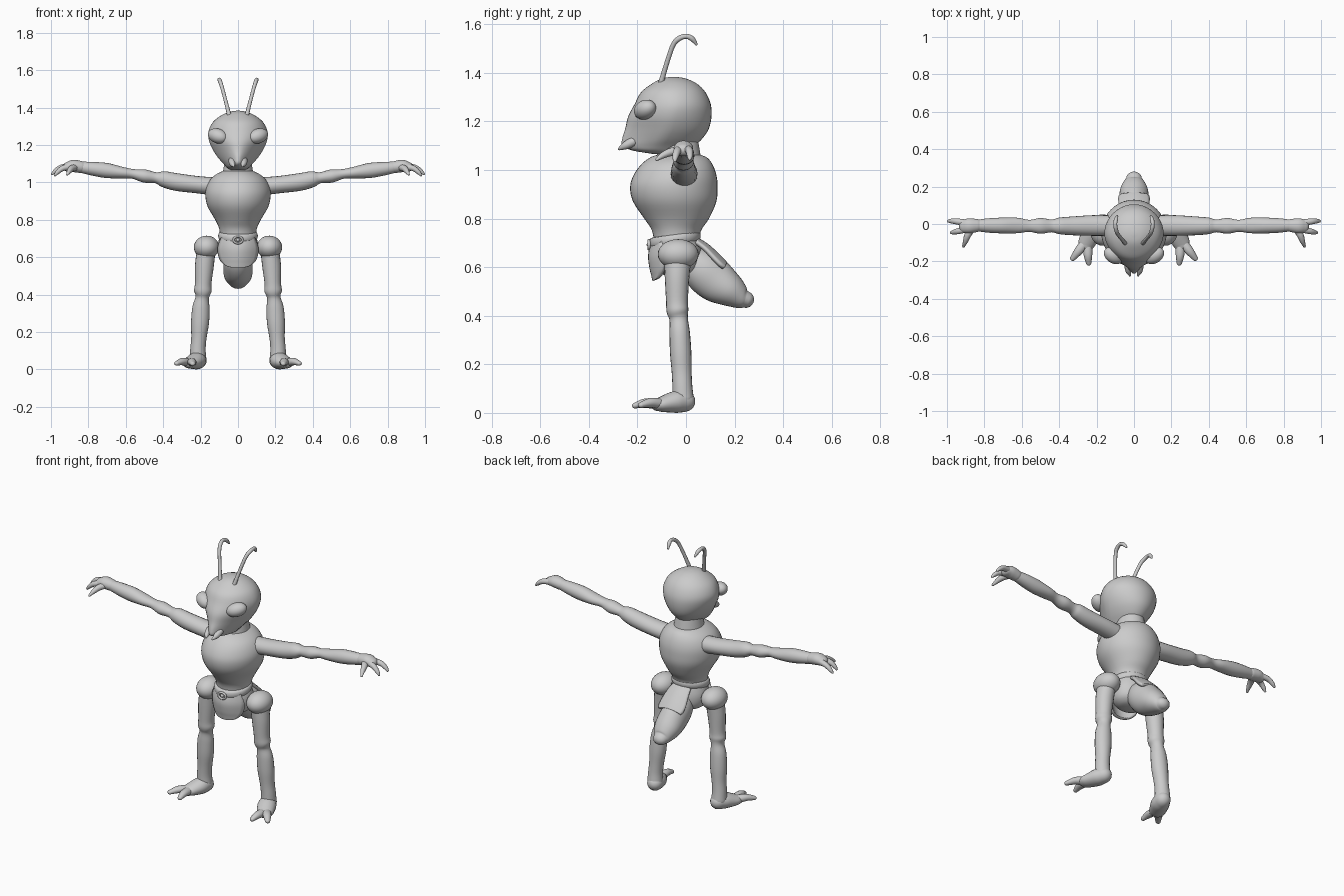
import bpy, bmesh, math
from mathutils import Vector, Matrix


def finish(name, bm, mirror=False):
    bmesh.ops.recalc_face_normals(bm, faces=bm.faces)
    me = bpy.data.meshes.new(name)
    bm.to_mesh(me)
    bm.free()
    for p in me.polygons:
        p.use_smooth = True
    ob = bpy.data.objects.new(name, me)
    bpy.context.collection.objects.link(ob)
    if mirror:
        ob.modifiers.new("Mirror", "MIRROR").use_mirror_merge = False
    return ob


def spline(rows, steps):
    """Catmull-Rom interpolation of equal-length tuples."""
    out = []
    n = len(rows)
    for i in range(n - 1):
        a, b, c, d = (rows[max(0, min(n - 1, j))] for j in (i - 1, i, i + 1, i + 2))
        for k in range(steps):
            t = k / steps
            out.append([0.5 * (2*q + (r-p)*t + (2*p-5*q+4*r-s)*t*t + (3*q-p-3*r+s)*t**3)
                        for p, q, r, s in zip(a, b, c, d)])
    out.append(list(rows[-1]))
    return out


def skin(bm, rings):
    vs = [[bm.verts.new(p) for p in ring] for ring in rings]
    n = len(vs[0])
    for a, b in zip(vs, vs[1:]):
        for i in range(n):
            bm.faces.new((a[i], a[(i+1) % n], b[(i+1) % n], b[i]))
    bm.faces.new(vs[0])
    bm.faces.new(vs[-1])


def tube(name, rows, ref, mirror=False, sides=20, steps=5):
    """Round-ended limb; rows are (x, y, z, side radius, ref radius)."""
    pts = spline(rows, steps)
    P = [Vector(p[:3]) for p in pts]
    T = [(P[min(i+1, len(P)-1)] - P[max(i-1, 0)]).normalized() for i in range(len(P))]
    items = [(p, t, r[3], r[4]) for p, t, r in zip(P, T, pts)]

    def cap(item, sign):
        p, t, a, b = item
        m = min(a, b)
        return [(p + t * sign * m * math.sin(e), t, a * math.cos(e), b * math.cos(e))
                for e in (0.4, 0.8, 1.15, 1.45)]
    items = cap(items[0], -1)[::-1] + items + cap(items[-1], 1)
    rings = []
    for p, t, a, b in items:
        s = t.cross(Vector(ref)).normalized()
        u = s.cross(t)
        rings.append([p + s*a*math.cos(2*math.pi*i/sides) + u*b*math.sin(2*math.pi*i/sides)
                      for i in range(sides)])
    bm = bmesh.new()
    skin(bm, rings)
    return finish(name, bm, mirror)


def body(name, rows, tilt=0.0, steps=4, sides=40):
    """Upright form; rows are (z, front y, back y, half width, front narrowing)."""
    rings = []
    for z, y0, y1, w, k in spline(rows, steps):
        ring = []
        for i in range(sides):
            a = 2 * math.pi * i / sides
            c = math.cos(a)
            y = (y0 + y1)/2 - (y1 - y0)/2 * c
            ring.append((w * math.sin(a) * (1 - k * max(0, c)), y, z + tilt * (y + 0.04)))
        rings.append(ring)
    bm = bmesh.new()
    skin(bm, rings)
    return finish(name, bm)


def ball(name, loc, radii, rot=None, mirror=True):
    bm = bmesh.new()
    bmesh.ops.create_uvsphere(bm, u_segments=28, v_segments=16, radius=1)
    m = Matrix.Translation(loc) @ (rot or Matrix()) @ Matrix.Diagonal((*radii, 1))
    bm.transform(m)
    return finish(name, bm, mirror)


def flap(name, rows, bend):
    """Cloth panel; rows are (y, z, half width), sides pushed along bend."""
    bm = bmesh.new()
    n = 12
    grid = []
    for y, z, w in spline(rows, 4):
        us = [2*i/n - 1 for i in range(n + 1)]
        grid.append([bm.verts.new((u*w, y + bend[0]*(u*w/0.1)**2, z + bend[1]*(u*w/0.1)**2)) for u in us])
    for a, b in zip(grid, grid[1:]):
        for i in range(n):
            bm.faces.new((a[i], a[i+1], b[i+1], b[i]))
    ob = finish(name, bm)
    s = ob.modifiers.new("Thickness", "SOLIDIFY")
    s.thickness, s.offset = 0.016, 0


X, Y, Z = (1, 0, 0), (0, 1, 0), (0, 0, 1)

# Head: round skull tapering to a pointed muzzle
body("head", [(1.065, -.13, -.02, .04, 0), (1.08, -.22, .0, .06, .2), (1.10, -.262, .035, .078, .45),
              (1.13, -.262, .068, .105, .5), (1.17, -.25, .094, .132, .4), (1.22, -.238, .105, .154, .25),
              (1.27, -.212, .102, .158, .12), (1.32, -.185, .08, .136, .05), (1.355, -.14, .045, .095, 0),
              (1.376, -.10, .0, .05, 0), (1.383, -.06, -.04, .01, 0)])
tube("mandible", [(.03, -.22, 1.115, .022, .02), (.03, -.25, 1.10, .016, .016),
                  (.022, -.275, 1.087, .006, .006)], Z, True, 12)
ball("eye", (.108, -.168, 1.248), (.058, .042, .039),
     Matrix.Rotation(.55, 4, 'Z') @ Matrix.Rotation(-.3, 4, 'Y'))
tube("antenna", [(.045, -.105, 1.35, .012, .012), (.062, -.085, 1.42, .010, .010), (.086, -.055, 1.51, .010, .010),
                 (.096, -.03, 1.54, .011, .011), (.1, .0, 1.55, .010, .010), (.096, .025, 1.54, .011, .011),
                 (.09, .042, 1.518, .006, .006)], X, True, 12)

# Torso, neck and pelvis
body("neck", [(1.0, -.13, .07, .09, 0), (1.06, -.12, .06, .08, 0), (1.12, -.11, .05, .07, 0)])
body("torso", [(1.067, -.09, .03, .05, 0), (1.055, -.14, .08, .095, 0), (1.025, -.182, .108, .14, 0),
               (.98, -.215, .125, .168, .05), (.93, -.23, .13, .175, .05), (.87, -.218, .125, .162, .05),
               (.80, -.172, .095, .122, .05), (.75, -.14, .062, .1, 0), (.69, -.13, .05, .093, 0)])
body("pelvis", [(.73, -.125, .05, .09, 0), (.66, -.13, .065, .11, 0), (.60, -.12, .06, .10, 0),
                (.57, -.095, .03, .07, 0), (.56, -.06, .0, .03, 0)])

# Belt, buckle and cloth flaps
body("belt", [(.694, -.12, .03, .08, 0), (.696, -.145, .055, .1, 0), (.715, -.15, .06, .106, 0),
              (.734, -.145, .055, .1, 0), (.736, -.12, .03, .08, 0)], tilt=.14, steps=2)
tube("buckle", [(.024 * math.cos(i * math.pi / 6), -.152, .692 + .018 * math.sin(i * math.pi / 6), .006, .007)
                for i in range(13)], Y, False, 8, 2)
ball("buckle_stud", (0, -.15, .692), (.01, .012, .01), mirror=False)
flap("front_flap", [(-.135, .705, .085), (-.148, .65, .104), (-.143, .60, .098), (-.136, .57, .08),
                    (-.132, .553, .055), (-.13, .546, .02)], (.055, 0))
flap("back_flap", [(.045, .715, .06), (.085, .69, .07), (.125, .655, .08), (.15, .63, .08), (.163, .615, .072)],
     (-.015, -.035))

# Abdomen hanging behind
tube("abdomen", [(0, .0, .65, .05, .05), (0, .06, .595, .083, .076), (0, .12, .545, .088, .078),
                 (0, .18, .505, .07, .075), (0, .225, .475, .048, .055), (0, .245, .467, .035, .042)], X, sides=28)

# Legs
ball("hip", (.168, -.032, .653), (.068, .084, .062))
tube("leg", [(.172, -.035, .62, .05, .055), (.18, -.037, .55, .05, .05), (.186, -.037, .46, .044, .045),
             (.188, -.035, .42, .047, .045), (.191, -.03, .385, .036, .038), (.198, -.026, .33, .046, .042),
             (.203, -.022, .25, .048, .044), (.209, -.018, .17, .041, .041), (.214, -.015, .11, .041, .041),
             (.214, -.012, .06, .044, .044)], Y, True)
tube("foot", [(.211, -.006, .048, .044, .044), (.225, -.045, .045, .052, .045), (.25, -.095, .036, .047, .033),
              (.258, -.115, .034, .042, .027)], Z, True)
for label, rows in (("outer_toe", [(.262, -.10, .036, .026, .023), (.297, -.145, .042, .023, .02),
                                   (.328, -.185, .032, .014, .012)]),
                    ("inner_toe", [(.248, -.10, .034, .026, .023), (.246, -.165, .04, .023, .02),
                                   (.242, -.21, .03, .014, .012)])):
    tube(label, rows, Z, True, 14)

# Arms
tube("arm", [(.14, -.008, .98, .055, .048), (.22, -.008, .988, .055, .046), (.33, -.01, 1.002, .05, .047),
             (.40, -.01, 1.018, .044, .042), (.44, -.01, 1.025, .034, .029), (.50, -.01, 1.034, .042, .035),
             (.56, -.01, 1.045, .032, .026), (.62, -.008, 1.052, .041, .031), (.70, -.008, 1.063, .042, .04),
             (.77, -.008, 1.072, .039, .037), (.83, -.008, 1.08, .032, .031)], Z, True)
tube("hand", [(.84, -.008, 1.082, .035, .032), (.88, -.01, 1.088, .04, .033), (.91, -.012, 1.083, .036, .026)], Z, True)
for label, rows in (("first_finger", [(.90, .006, 1.086, .018, .018), (.95, .014, 1.078, .016, .015),
                                      (.98, .016, 1.058, .012, .011), (.993, .015, 1.045, .007, .006)]),
                    ("second_finger", [(.90, -.028, 1.084, .018, .018), (.94, -.038, 1.074, .016, .015),
                                       (.967, -.044, 1.052, .012, .011), (.978, -.046, 1.038, .007, .006)]),
                    ("thumb", [(.87, -.025, 1.08, .02, .018), (.89, -.062, 1.074, .018, .017),
                               (.902, -.095, 1.06, .013, .013), (.912, -.12, 1.043, .007, .006)])):
    tube(label, rows, Z, True, 14)
